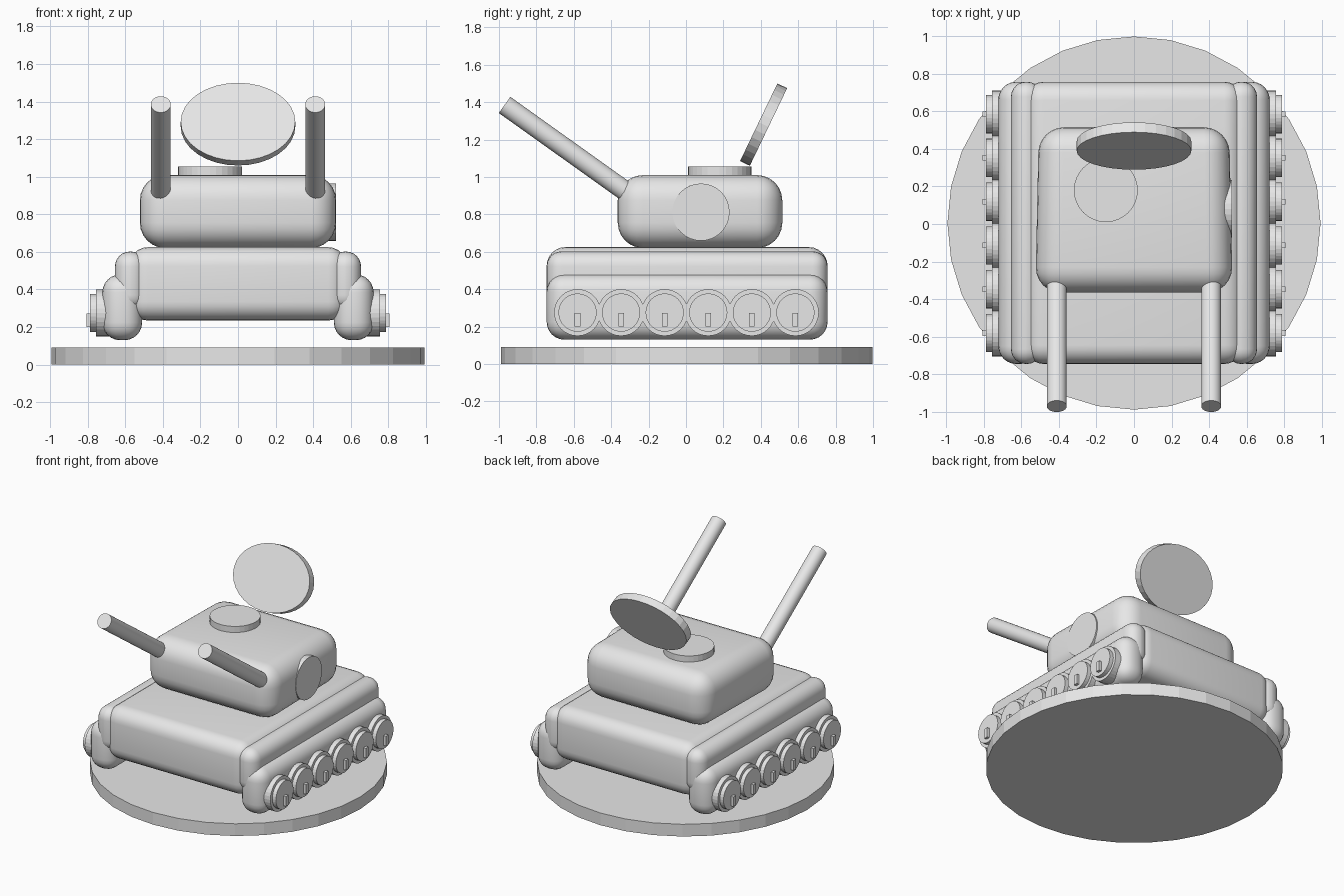
import bpy, bmesh, math
from mathutils import Matrix, Vector

cube = bpy.data.objects.get("Cube")
if cube:
    bpy.data.objects.remove(cube, do_unlink=True)

GREY = (0.8, 0.8, 0.8, 1.0)
grey = bpy.data.materials.new("light_grey")
grey.diffuse_color = GREY
grey.use_nodes = True
grey.node_tree.nodes["Principled BSDF"].inputs["Base Color"].default_value = GREY


def finish(name, bm, smooth):
    mesh = bpy.data.meshes.new(name)
    bm.to_mesh(mesh)
    bm.free()
    mesh.materials.append(grey)
    obj = bpy.data.objects.new(name, mesh)
    bpy.context.collection.objects.link(obj)
    if smooth:
        bpy.ops.object.select_all(action="DESELECT")
        obj.select_set(True)
        bpy.context.view_layer.objects.active = obj
        bpy.ops.object.shade_smooth_by_angle(angle=math.radians(35))
    return obj


def box(name, low, high, bevel=0.0, rear_scale=1.0):
    """Box between two corners, optionally rounded and narrowed to the rear."""
    low, high = Vector(low), Vector(high)
    bm = bmesh.new()
    bmesh.ops.create_cube(bm, size=1)
    bmesh.ops.scale(bm, vec=high - low, verts=bm.verts)
    bmesh.ops.translate(bm, vec=(low + high) / 2, verts=bm.verts)
    for v in bm.verts:
        if v.co.y > 0:
            v.co.x *= rear_scale
    if bevel:
        bmesh.ops.bevel(bm, geom=bm.edges[:], offset=bevel, segments=6,
                        profile=0.5, affect="EDGES", clamp_overlap=True)
    return finish(name, bm, bevel > 0)


def rod(name, start, end, radius, smooth=False, squash=1.0):
    """Cylinder between two points; squash flattens its local y radius."""
    start, end = Vector(start), Vector(end)
    axis = end - start
    bm = bmesh.new()
    bmesh.ops.create_cone(bm, cap_ends=True, segments=32, radius1=radius,
                          radius2=radius, depth=axis.length)
    turn = Vector((0, 0, 1)).rotation_difference(axis).to_matrix().to_4x4()
    place = Matrix.Translation((start + end) / 2) @ turn
    bm.transform(place @ Matrix.Diagonal((1, squash, 1, 1)))
    return finish(name, bm, smooth)


# Display base
rod("base", (0, 0.005, 0), (0, 0.005, 0.09), 0.993)

# Hull and turret
box("hull", (-0.58, -0.745, 0.235), (0.58, 0.757, 0.625), 0.1)
box("turret", (-0.525, -0.365, 0.62), (0.525, 0.515, 1.01), 0.135, 0.965)

# Turret fittings
rod("hatch", (-0.15, 0.18, 0.99), (-0.15, 0.18, 1.055), 0.17)
rod("side_disc", (0.48, 0.08, 0.812), (0.522, 0.08, 0.812), 0.153)

# Tilted oval dish
dish_centre = Vector((0, 0.415, 1.28))
lean = math.radians(25.7)
half = Vector((0, -math.cos(lean), math.sin(lean))) * 0.029
rod("dish", dish_centre - half, dish_centre + half, 0.305, squash=0.755)

# Paired parts
for side, s in (("left", 1), ("right", -1)):
    def span(x1, x2):
        return min(s * x1, s * x2), max(s * x1, s * x2)

    rod(side + "_barrel", (s * 0.411, -0.308, 0.913), (s * 0.411, -0.97, 1.385),
        0.053, smooth=True)
    a, b = span(0.49, 0.655)
    box(side + "_fender", (a, -0.745, 0.29), (b, 0.757, 0.602), 0.08)
    a, b = span(0.51, 0.722)
    box(side + "_track", (a, -0.745, 0.13), (b, 0.757, 0.48), 0.095)

    # Road wheels with hub discs and small pegs
    for i in range(6):
        y = -0.58 + 0.233 * i
        tag = side + "_wheel_" + str(i + 1)
        rod(tag, (s * 0.68, y, 0.275), (s * 0.757, y, 0.275), 0.125)
        rod(tag + "_hub", (s * 0.75, y, 0.275), (s * 0.787, y, 0.275), 0.102)
        a, b = span(0.78, 0.807)
        box(tag + "_peg", (a, y - 0.015, 0.2), (b, y + 0.015, 0.272))
